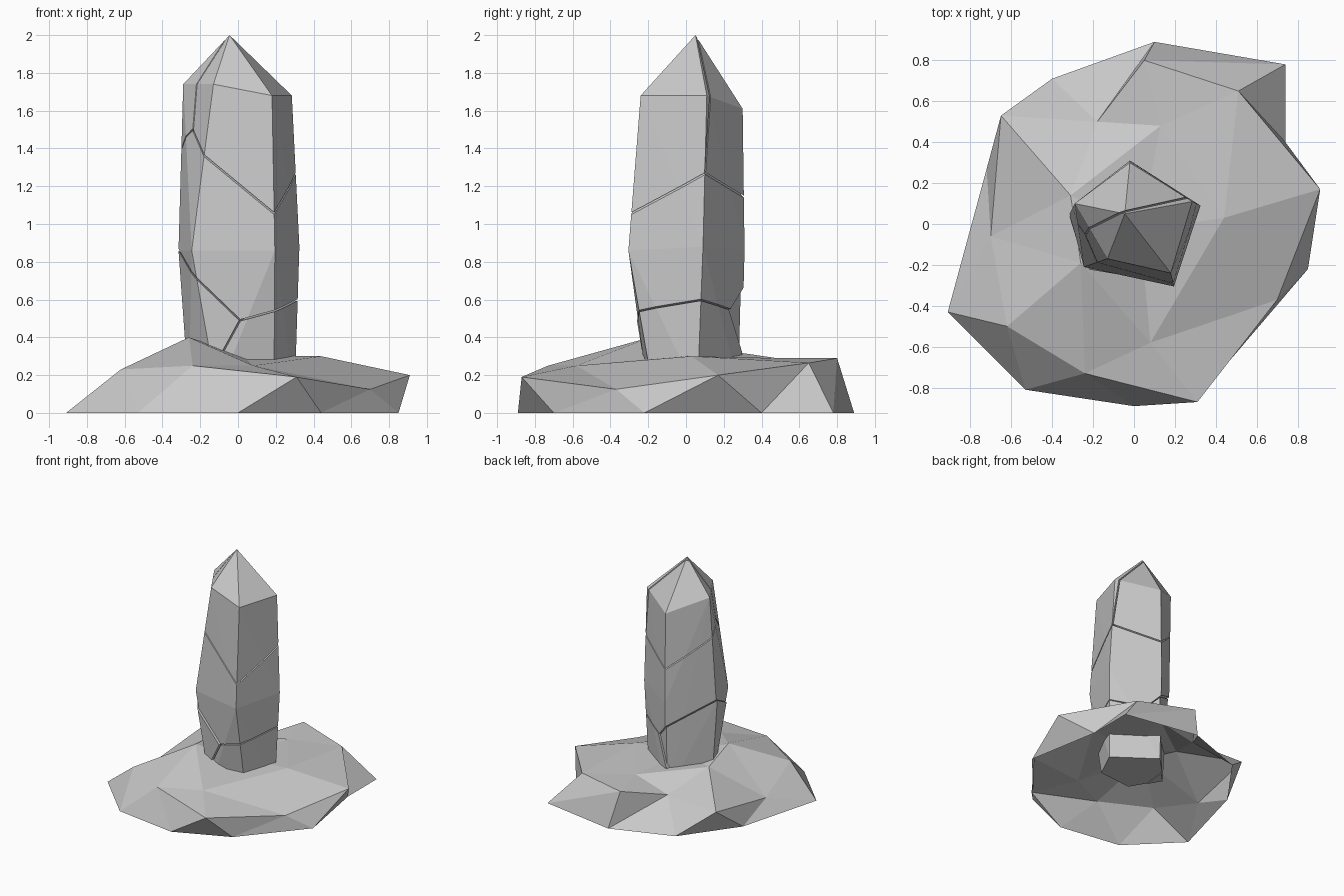
import bpy, bmesh
from mathutils import Vector
from mathutils.geometry import normal

default_cube = bpy.data.objects.get("Cube")
if default_cube:
    bpy.data.objects.remove(default_cube, do_unlink=True)

stone = bpy.data.materials.new("pale_grey_stone")
stone.use_nodes = True
stone_colour = (.58, .58, .58, 1)
stone.diffuse_color = stone_colour
stone.node_tree.nodes["Principled BSDF"].inputs["Base Color"].default_value = stone_colour
GAP = .004


def finish(name, bm):
    """Turn a bmesh into a flat shaded stone object."""
    mesh = bpy.data.meshes.new(name)
    bm.to_mesh(mesh)
    bm.free()
    mesh.materials.append(stone)
    part = bpy.data.objects.new(name, mesh)
    bpy.context.collection.objects.link(part)
    return part


# Rocky mound: an open shell of facets between three rings and a hub
ground_ring = [(-.91, -.43, 0), (-.53, -.81, 0), (0, -.89, 0), (.44, -.7, 0), (.85, -.22, 0),
               (.74, .4, 0), (.74, .78, 0), (.1, .89, 0), (-.4, .71, 0), (-.72, .27, 0)]
shoulder_ring = [(-.62, -.5, .23), (-.24, -.73, .25), (.31, -.87, .19), (.7, -.37, .125),
                 (.91, .17, .2), (.51, .65, .265), (.05, .8, .29), (-.18, .5, .21),
                 (-.65, .53, .2), (-.7, -.06, .11)]
crown_ring = [(-.26, -.19, .4), (.08, -.58, .25), (.44, .03, .3), (.13, .48, .29), (-.31, .14, .34)]

bm = bmesh.new()
ground, shoulder, crown = ([bm.verts.new(p) for p in ring]
                           for ring in (ground_ring, shoulder_ring, crown_ring))
hub = bm.verts.new((.03, -.03, .3))
count = len(ground)
for i in range(count):
    following = (i + 1) % count
    bm.faces.new((ground[i], ground[following], shoulder[i]))
    bm.faces.new((shoulder[i], ground[following], shoulder[following]))
for k, inner in enumerate(crown):
    neighbour = crown[(k + 1) % len(crown)]
    before, middle, after = (shoulder[(2 * k + step) % count] for step in (-1, 0, 1))
    bm.faces.new((inner, before, middle))
    bm.faces.new((inner, middle, after))
    bm.faces.new((inner, after, neighbour))
    bm.faces.new((inner, neighbour, hub))
finish("rocky_mound", bm)

# Five sided pillar: foot, waist and neck rings, then the tip
foot = [(-.26, .05, .1), (-.11, -.2, .1), (.19, -.17, .1), (.3, .06, .1), (-.02, .29, .1)]
waist = [(-.315, .05, .86), (-.245, -.21, .86), (.195, -.305, .86), (.325, .09, .88), (-.02, .31, .86)]
neck = [(-.29, .1, 1.74), (-.13, -.17, 1.74), (.18, -.24, 1.68), (.285, .11, 1.68), (-.02, .3, 1.61)]
tip = (-.045, .05, 2)

# Cracks through the pillar, each a plane through three points
upper_left, upper_right = (-.23, -.05, 1.5), (.3, .1, 1.27)
lower_front, lower_back = (.01, -.25, .49), (.09, .24, .54)
front_crack = ((-.18, -.19, 1.36), (.2, -.29, 1.05), upper_right)
back_crack = (upper_right, (-.02, .3, 1.15), upper_left)
tip_crack = (upper_right, upper_left, (-.05, .06, 1.98))
right_crack = (lower_front, (.2, -.27, .54), (.32, .09, .6))
left_crack = ((-.31, .05, .86), lower_front, lower_back)
foot_crack = (lower_front, lower_back, (-.08, -.25, .33))


def pillar_block(name, inside, cracks, shift=0):
    """Cut the whole pillar down to the block that holds the inside point."""
    bm = bmesh.new()
    for point in foot + waist + neck + [tip]:
        bm.verts.new(point)
    bmesh.ops.convex_hull(bm, input=bm.verts[:])
    loose = [v for v in bm.verts if not v.link_faces]
    bmesh.ops.delete(bm, geom=loose, context='VERTS')
    for crack in cracks:
        origin = Vector(crack[0])
        direction = normal([Vector(p) for p in crack])
        if direction.dot(Vector(inside) - origin) > 0:
            direction.negate()
        cut = bmesh.ops.bisect_plane(bm, geom=bm.verts[:] + bm.edges[:] + bm.faces[:],
                                     plane_co=origin - direction * GAP,
                                     plane_no=direction, clear_outer=True)
        rim = [e for e in cut["geom_cut"] if isinstance(e, bmesh.types.BMEdge)]
        bmesh.ops.edgeloop_fill(bm, edges=rim)
    bmesh.ops.translate(bm, verts=bm.verts[:], vec=(0, shift, 0))
    bmesh.ops.recalc_face_normals(bm, faces=bm.faces[:])
    finish(name, bm)


pillar_block("pillar_front_tip", (0, -.1, 1.6), (front_crack, tip_crack))
pillar_block("pillar_back_tip", (-.05, .2, 1.7), (back_crack, tip_crack))
pillar_block("pillar_middle", (0, 0, .9), (front_crack, back_crack, right_crack, left_crack))
pillar_block("pillar_right_foot", (.2, 0, .3), (right_crack, foot_crack))
pillar_block("pillar_left_foot", (-.2, 0, .3), (left_crack, foot_crack), shift=-.015)
